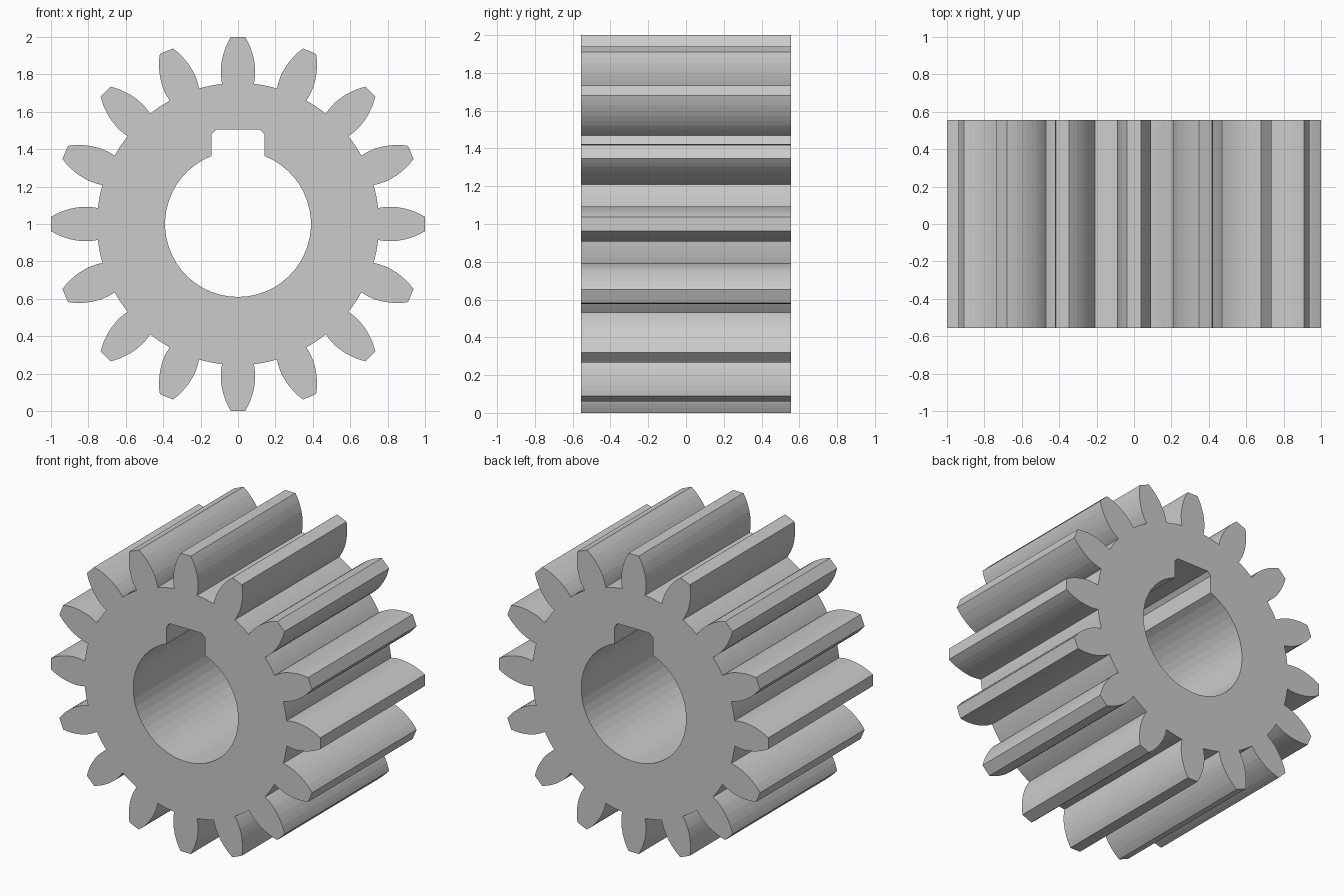
import bpy, bmesh
from math import sin, cos, pi, asin, atan2

if "Cube" in bpy.data.objects:
    bpy.data.objects.remove(bpy.data.objects["Cube"])

TEETH, CENTER_Z, HALF_W = 16, 1.0, 0.555
ROOT_R, BORE_R, KEY_X = 0.754, 0.39, 0.142

# Half tooth flank: (distance along tooth axis, half width), root to tip
flank = [(0.749, 0.085), (0.772, 0.089), (0.80, 0.0915), (0.83, 0.092), (0.86, 0.0885),
         (0.89, 0.083), (0.92, 0.0745), (0.95, 0.064), (0.975, 0.052), (1.0, 0.038)]
tooth = [(-w, r) for r, w in flank] + [(w, r) for r, w in reversed(flank)]

# Outer outline, clockwise from the top tooth
outer = []
root_a = atan2(flank[0][1], flank[0][0])
step = 2 * pi / TEETH
for i in range(TEETH):
    a = i * step
    outer += [(x * cos(a) + z * sin(a), z * cos(a) - x * sin(a)) for x, z in tooth]
    for k in (1, 2, 3):
        b = a + root_a + (step - 2 * root_a) * k / 4
        outer.append((ROOT_R * sin(b), ROOT_R * cos(b)))

# Bore outline with a chamfered keyway at the top
key_a = asin(KEY_X / BORE_R)
N = 44
bore = []
for k in range(N + 1):
    a = key_a + (2 * pi - 2 * key_a) * k / N
    bore.append((BORE_R * sin(a), BORE_R * cos(a)))
bore += [(-KEY_X, 0.48), (-0.118, 0.505), (0.118, 0.505), (KEY_X, 0.48)]

# Fill between the outlines and extrude across the gear width
bm = bmesh.new()
edges = []
for loop in (outer, bore):
    vs = [bm.verts.new((x, -HALF_W, z + CENTER_Z)) for x, z in loop]
    edges += [bm.edges.new((vs[i - 1], vs[i])) for i in range(len(vs))]
bmesh.ops.triangle_fill(bm, edges=edges, use_beauty=True, use_dissolve=False)
ext = bmesh.ops.extrude_face_region(bm, geom=bm.faces[:], use_keep_orig=True)
top = [g for g in ext["geom"] if isinstance(g, bmesh.types.BMVert)]
bmesh.ops.translate(bm, verts=top, vec=(0, 2 * HALF_W, 0))
bmesh.ops.recalc_face_normals(bm, faces=bm.faces[:])

mesh = bpy.data.meshes.new("spur_gear")
bm.to_mesh(mesh)
bm.free()
gear = bpy.data.objects.new("spur_gear", mesh)
bpy.context.collection.objects.link(gear)
